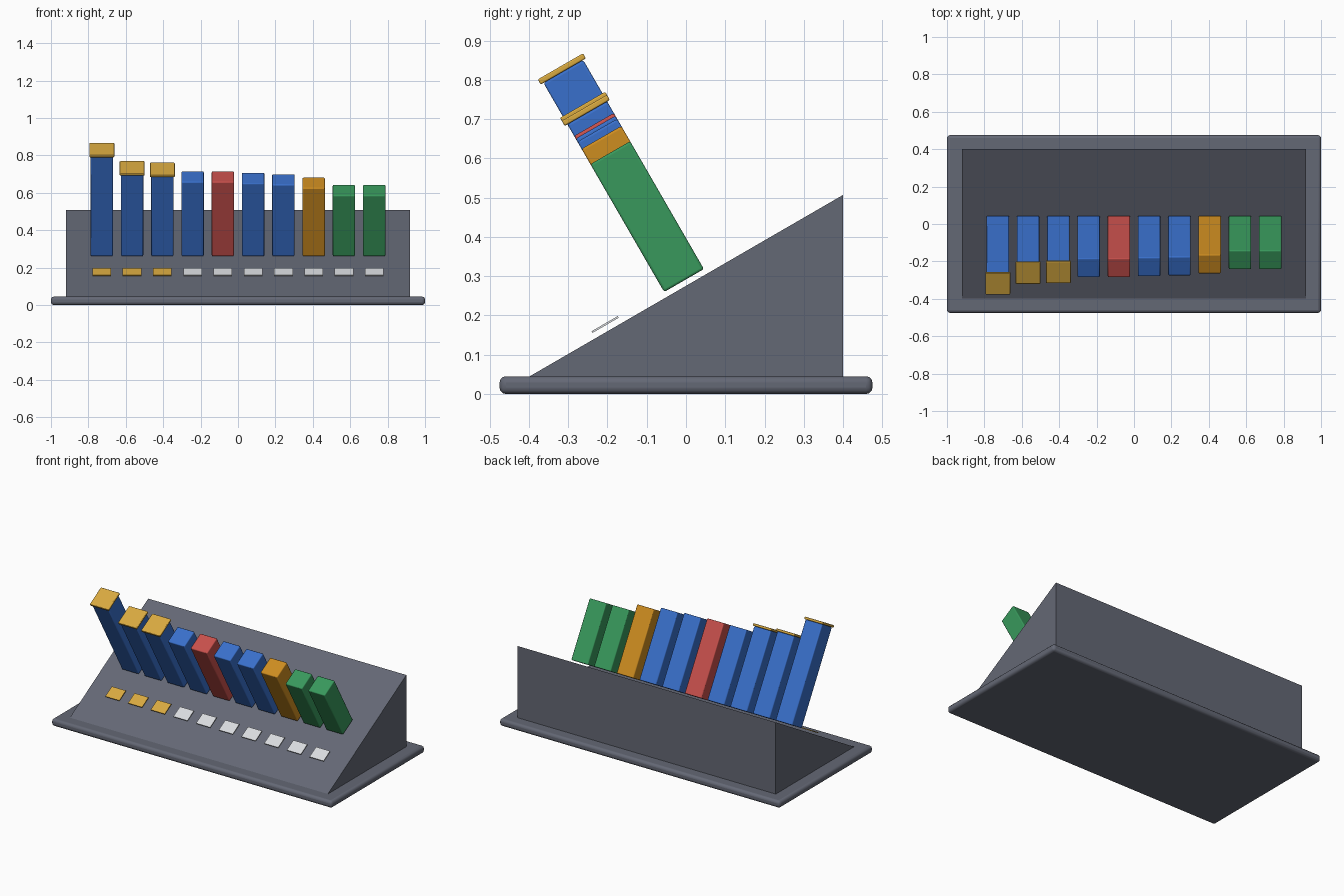
import bpy
import bmesh
from math import radians
from mathutils import Matrix, Vector

if "Cube" in bpy.data.objects:
    bpy.data.objects.remove(bpy.data.objects["Cube"], do_unlink=True)


def material(name, hex_colour):
    srgb = [int(hex_colour[i:i + 2], 16) / 255 for i in (0, 2, 4)]
    lin = [c / 12.92 if c < 0.04045 else ((c + 0.055) / 1.055) ** 2.4 for c in srgb]
    m = bpy.data.materials.new(name)
    m.use_nodes = True
    m.diffuse_color = (*lin, 1)
    m.node_tree.nodes["Principled BSDF"].inputs["Base Color"].default_value = (*lin, 1)
    return m


slate = material("slate grey", "646875")
blue = material("blue", "3970CC")
red = material("red", "C8504C")
orange = material("orange", "CE8D20")
green = material("green", "38995C")
gold = material("gold", "D9AA40")
silver = material("pale silver", "DADCE0")

# Frame of the sloped face: local y runs up the slope, local z is its normal
SLOPE = Matrix.Rotation(radians(30), 4, "X")


def box(name, size, centre, mat, bevel=0.0, tilt=Matrix.Identity(4)):
    bm = bmesh.new()
    bmesh.ops.create_cube(bm, size=1)
    bmesh.ops.scale(bm, vec=size, verts=bm.verts)
    mesh = bpy.data.meshes.new(name)
    bm.to_mesh(mesh)
    bm.free()
    mesh.materials.append(mat)
    obj = bpy.data.objects.new(name, mesh)
    bpy.context.collection.objects.link(obj)
    obj.matrix_world = Matrix.Translation(centre) @ tilt
    if bevel:
        mod = obj.modifiers.new("rounded edges", "BEVEL")
        mod.width = bevel
        mod.segments = 3
    return obj


# Base plate
box("base_plate", (2, 0.95, 0.045), (0, 0, 0.0225), slate, 0.016)

# Wedge: triangular profile extruded along x
bm = bmesh.new()
profile = [(-0.4, 0.044), (0.4, 0.044), (0.4, 0.507)]
face = bm.faces.new([bm.verts.new((-0.92, y, z)) for y, z in profile])
moved = bmesh.ops.extrude_face_region(bm, geom=[face])["geom"]
bmesh.ops.translate(bm, vec=(1.84, 0, 0),
                    verts=[v for v in moved if isinstance(v, bmesh.types.BMVert)])
bmesh.ops.recalc_face_normals(bm, faces=bm.faces)
mesh = bpy.data.meshes.new("sloped_wedge")
bm.to_mesh(mesh)
bm.free()
mesh.materials.append(slate)
bpy.context.collection.objects.link(bpy.data.objects.new("sloped_wedge", mesh))

# Bars standing square to the slope: height, colour
bars = [(0.615, blue), (0.502, blue), (0.493, blue), (0.459, blue), (0.459, red),
        (0.451, blue), (0.442, blue), (0.421, orange), (0.376, green), (0.376, green)]
normal = SLOPE @ Vector((0, 0, 1))
CAP = 0.015

for i, (height, mat) in enumerate(bars):
    x = -0.728 + i * 0.1618
    foot = Vector((x, -0.005, 0.289))
    top_three = i < 3
    box(f"bar_{i + 1}", (0.12, 0.117, height), foot + normal * height / 2, mat, 0.006, SLOPE)
    if top_three:
        box(f"bar_cap_{i + 1}", (0.133, 0.133, CAP),
            foot + normal * (height + CAP / 2), gold, 0.004, SLOPE)
    # Thin rank plate floating just above the slope in front of each bar
    box(f"rank_plate_{i + 1}", (0.1, 0.077, 0.005), (x, -0.206, 0.177),
        gold if top_three else silver, 0, SLOPE)

# Smooth the rounded edges while keeping broad faces flat
for obj in bpy.data.objects:
    if obj.type == "MESH" and obj.modifiers:
        bpy.ops.object.select_all(action="DESELECT")
        obj.select_set(True)
        bpy.context.view_layer.objects.active = obj
        bpy.ops.object.shade_smooth_by_angle(angle=radians(35))
